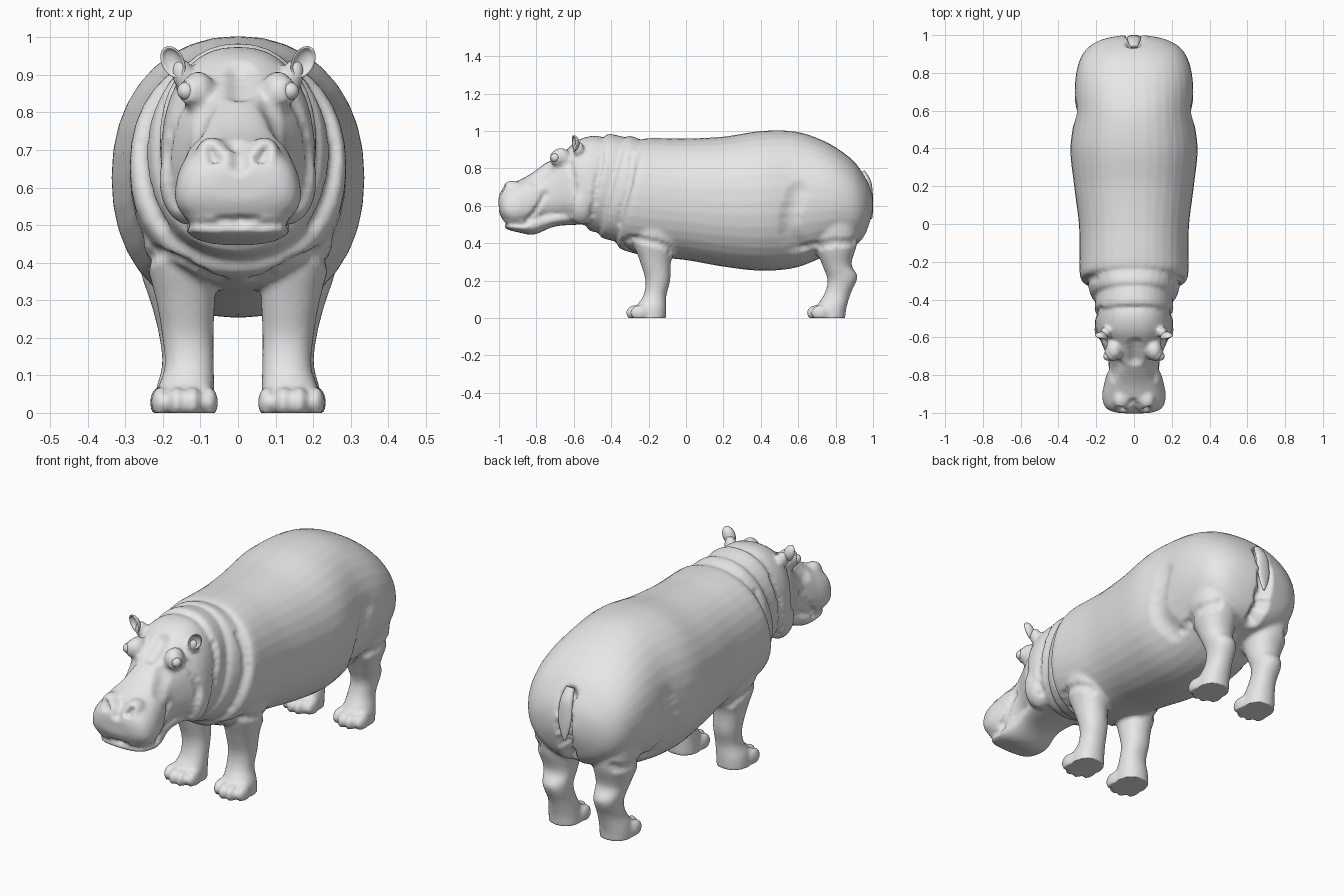
import bpy, bmesh, math
from mathutils import Matrix, Vector, kdtree

cube = bpy.data.objects.get("Cube")
if cube:
    bpy.data.objects.remove(cube, do_unlink=True)

GREY = (0.8, 0.8, 0.8, 1)
skin = bpy.data.materials.new("grey_skin")
skin.use_nodes = True
skin.diffuse_color = GREY
skin.node_tree.nodes["Principled BSDF"].inputs["Base Color"].default_value = GREY


def finish(name, bm):
    mesh = bpy.data.meshes.new(name)
    bm.to_mesh(mesh)
    bm.free()
    mesh.materials.append(skin)
    mesh.polygons.foreach_set("use_smooth", [True] * len(mesh.polygons))
    obj = bpy.data.objects.new(name, mesh)
    bpy.context.scene.collection.objects.link(obj)
    return obj


def spline(points, steps):
    """Smooth interpolation through tuples of any length."""
    pts = [points[0], *points, points[-1]]
    out = []
    for a, b, c, d in zip(pts, pts[1:], pts[2:], pts[3:]):
        for i in range(steps):
            t = i / steps
            out.append([q + t / 2 * (r - p + t * (2 * p - 5 * q + 4 * r - s
                        + t * (3 * (q - r) + s - p)))
                        for p, q, r, s in zip(a, b, c, d)])
    return out + [list(points[-1])]


def loft(bm, rings, side=1, taper=0, power=0.92, seg=36):
    """Skin rings given as upper (y, z), lower (y, z), half width, centre x."""
    loops = []
    for y1, z1, y2, z2, w, *x in spline(rings, 5):
        loop = []
        for i in range(seg):
            a = 2 * math.pi * i / seg
            c, s = math.cos(a), math.sin(a)
            c = math.copysign(abs(c) ** power, c)
            s = math.copysign(abs(s) ** power, s)
            px = side * ((x[0] if x else 0) + w * c * (1 - taper * s))
            loop.append(bm.verts.new((px, (y1 + y2) / 2 + s * (y1 - y2) / 2,
                                      (z1 + z2) / 2 + s * (z1 - z2) / 2)))
        loops.append(loop)
    for a, b in zip(loops, loops[1:]):
        for i in range(seg):
            j = (i + 1) % seg
            bm.faces.new((a[i], a[j], b[j], b[i]))
    bm.faces.new(loops[0])
    bm.faces.new(loops[-1])


def ball(bm, centre, size, rot=None):
    m = Matrix.Translation(centre) @ (rot or Matrix()) @ Matrix.Diagonal((*size, 1))
    bmesh.ops.create_uvsphere(bm, u_segments=24, v_segments=16, radius=1, matrix=m)


bm = bmesh.new()
# Barrel torso with a lip at the collar
loft(bm, [(-.24, .94, -.37, .4, .25), (-.22, .96, -.34, .365, .285),
          (-.12, .962, -.2, .33, .288), (0, .96, 0, .31, .292),
          (.2, .97, .2, .275, .317), (.4, 1, .4, .253, .337),
          (.58, .998, .58, .268, .314), (.72, .955, .72, .32, .314),
          (.82, .9, .82, .36, .302), (.9, .835, .9, .385, .272),
          (.955, .76, .95, .43, .22), (.985, .7, .98, .5, .15),
          (1, .64, .998, .56, .06)])
# Two overlapping neck folds
loft(bm, [(-.32, .96, -.46, .45, .2), (-.3, .975, -.44, .425, .23),
          (-.2, .94, -.3, .4, .25), (-.05, .9, -.1, .4, .2)])
loft(bm, [(-.43, .97, -.53, .49, .18), (-.41, .985, -.51, .465, .208),
          (-.3, .96, -.4, .45, .2), (-.1, .9, -.2, .45, .18)])
# Skull and broad muzzle
loft(bm, [(-.4, .95, -.42, .5, .18), (-.48, .975, -.48, .49, .2),
          (-.57, .955, -.55, .5, .2), (-.66, .89, -.63, .515, .165),
          (-.75, .83, -.73, .52, .132), (-.84, .765, -.82, .5, .152),
          (-.91, .73, -.9, .488, .166), (-.96, .71, -.96, .505, .156),
          (-.99, .68, -.988, .54, .125), (-1.003, .645, -1, .57, .075)],
     taper=.12, power=.82)
# Lower jaw
loft(bm, [(-.56, .6, -.55, .5, .15), (-.72, .57, -.7, .49, .12),
          (-.82, .55, -.81, .447, .135), (-.9, .54, -.89, .457, .143),
          (-.95, .53, -.95, .472, .13), (-.975, .52, -.972, .488, .09)], power=.85)

FRONT_LEG = [(-.29, .56, -.05, .56, .1, .16), (-.285, .42, -.05, .4, .093, .152),
             (-.245, .3, -.08, .3, .078, .14), (-.217, .2, -.085, .2, .068, .133),
             (-.228, .12, -.105, .12, .066, .13), (-.265, .06, -.105, .05, .077, .14),
             (-.275, -.012, -.108, -.012, .08, .142)]
BACK_LEG = [(.66, .52, .92, .52, .11, .17), (.69, .38, .915, .4, .103, .16),
            (.73, .28, .885, .29, .08, .15), (.757, .2, .917, .22, .066, .145),
            (.74, .13, .88, .13, .062, .14), (.7, .06, .857, .05, .075, .145),
            (.692, -.012, .85, -.012, .078, .145)]
for side in (-1, 1):
    # Legs with four toes each
    for leg in (FRONT_LEG, BACK_LEG):
        loft(bm, leg, side)
        front, x = leg[-1][0], leg[-1][5]
        for k in (-1.5, -.5, .5, 1.5):
            ball(bm, (side * (x + k * .043), front + .012 * k * k, .028),
                 (.025, .05, .042))
    # Brows, nostril mounds, ear stalks, jowls
    ball(bm, (side * .106, -.67, .855), (.045, .055, .055))
    ball(bm, (side * .07, -.93, .69), (.042, .055, .045))
    ball(bm, (side * .15, -.575, .905), (.028, .03, .04))
    ball(bm, (side * .13, -.56, .62), (.08, .08, .12))

# Blend the overlapping forms into one skin
bmesh.ops.recalc_face_normals(bm, faces=bm.faces)
body = finish("body", bm)
remesh = body.modifiers.new("blend", 'REMESH')
remesh.mode = 'VOXEL'
remesh.voxel_size = .0105
relax = body.modifiers.new("relax", 'SMOOTH')
relax.factor = .5
relax.iterations = 5
graph = bpy.context.evaluated_depsgraph_get()
blended = bpy.data.meshes.new_from_object(body.evaluated_get(graph))
body.modifiers.clear()

bm = bmesh.new()
bm.from_mesh(blended)
bpy.data.meshes.remove(blended)
bpy.data.objects.remove(body, do_unlink=True)
bm.verts.ensure_lookup_table()
bm.normal_update()
tree = kdtree.KDTree(len(bm.verts))
for v in bm.verts:
    tree.insert(v.co, v.index)
tree.balance()
normals = [v.normal.copy() for v in bm.verts]


def crease(path, radius, depth):
    """Press a soft groove (or raise a ridge) along a path on both sides."""
    for side in (-1, 1):
        weight = {}
        for x, y, z in spline(path, 12):
            spot = tree.find((side * x, y, z))[0]
            for _, i, d in tree.find_range(spot, radius):
                weight[i] = max(weight.get(i, 0), (1 - (d / radius) ** 2) ** 2)
        for i, w in weight.items():
            bm.verts[i].co -= normals[i] * depth * w


# Mouth line, nostrils and eyelids
crease([(0, -.98, .508), (.1, -.965, .5), (.15, -.9, .5), (.15, -.85, .51),
        (.14, -.8, .58), (.14, -.75, .67)], .022, .012)
crease([(.062, -.985, .68), (.078, -.97, .7)], .022, .022)
EYE = Vector((.138, -.7, .857))
lid = [EYE + Vector((.7 * math.cos(a), .7 * math.cos(a), .8 * math.sin(a))) * .032
       for a in (math.tau * k / 8 for k in range(9))]
crease([tuple(p) for p in lid], .016, -.007)
# Hollows of the face and cheek folds
crease([(.09, -.74, .8), (.11, -.8, .73)], .05, .012)
crease([(0, -.72, .86), (0, -.64, .92)], .05, .01)
crease([(0, -1, .66), (0, -.95, .72)], .035, .01)
crease([(.17, -.63, .83), (.19, -.6, .7), (.17, -.62, .56)], .03, .008)
# Neck, shoulder, belly and flank folds
crease([(.2, -.46, .88), (.22, -.48, .7), (.18, -.5, .54)], .025, .01)
crease([(.23, -.29, .88), (.26, -.31, .7), (.22, -.37, .5)], .03, .008)
crease([(.05, -.3, .35), (.14, -.33, .41), (.23, -.26, .42), (.26, -.12, .39),
        (.24, -.03, .33)], .03, .012)
crease([(.31, .6, .68), (.3, .55, .5), (.27, .6, .36)], .07, .014)
crease([(.24, .64, .36), (.26, .78, .4), (.22, .9, .41)], .035, .012)
# Rump cleft
crease([(0, .96, .76), (0, 1, .6), (0, .97, .46), (0, .92, .38)], .05, .026)
for v in bm.verts:
    v.co.z = max(v.co.z, 0)
finish("body", bm)

# Flat tail lying in the cleft
bm = bmesh.new()
loft(bm, [(.955, .79, .93, .78, .022), (.99, .73, .955, .72, .034),
          (1, .64, .975, .63, .036), (1, .57, .98, .57, .022),
          (.995, .53, .985, .53, .006)])
bmesh.ops.recalc_face_normals(bm, faces=bm.faces)
finish("tail", bm)

for name, side in (("left", 1), ("right", -1)):
    # Eyeball
    bm = bmesh.new()
    ball(bm, (side * EYE.x, EYE.y, EYE.z), (.024, .024, .024))
    finish(name + "_eye", bm)
    # Cupped ear: the front half of a ball folded inwards
    bm = bmesh.new()
    ball(bm, (0, 0, 0), (.031, .03, .045))
    for v in bm.verts:
        if v.co.y < -.0001:
            v.co.y *= -.6
            v.co.x *= .85
            v.co.z *= .85
    turn = Matrix.Rotation(side * .45, 4, 'Y') @ Matrix.Rotation(side * .35, 4, 'Z')
    bm.transform(Matrix.Translation((side * .174, -.6, .934)) @ turn)
    bmesh.ops.recalc_face_normals(bm, faces=bm.faces)
    finish(name + "_ear", bm)
